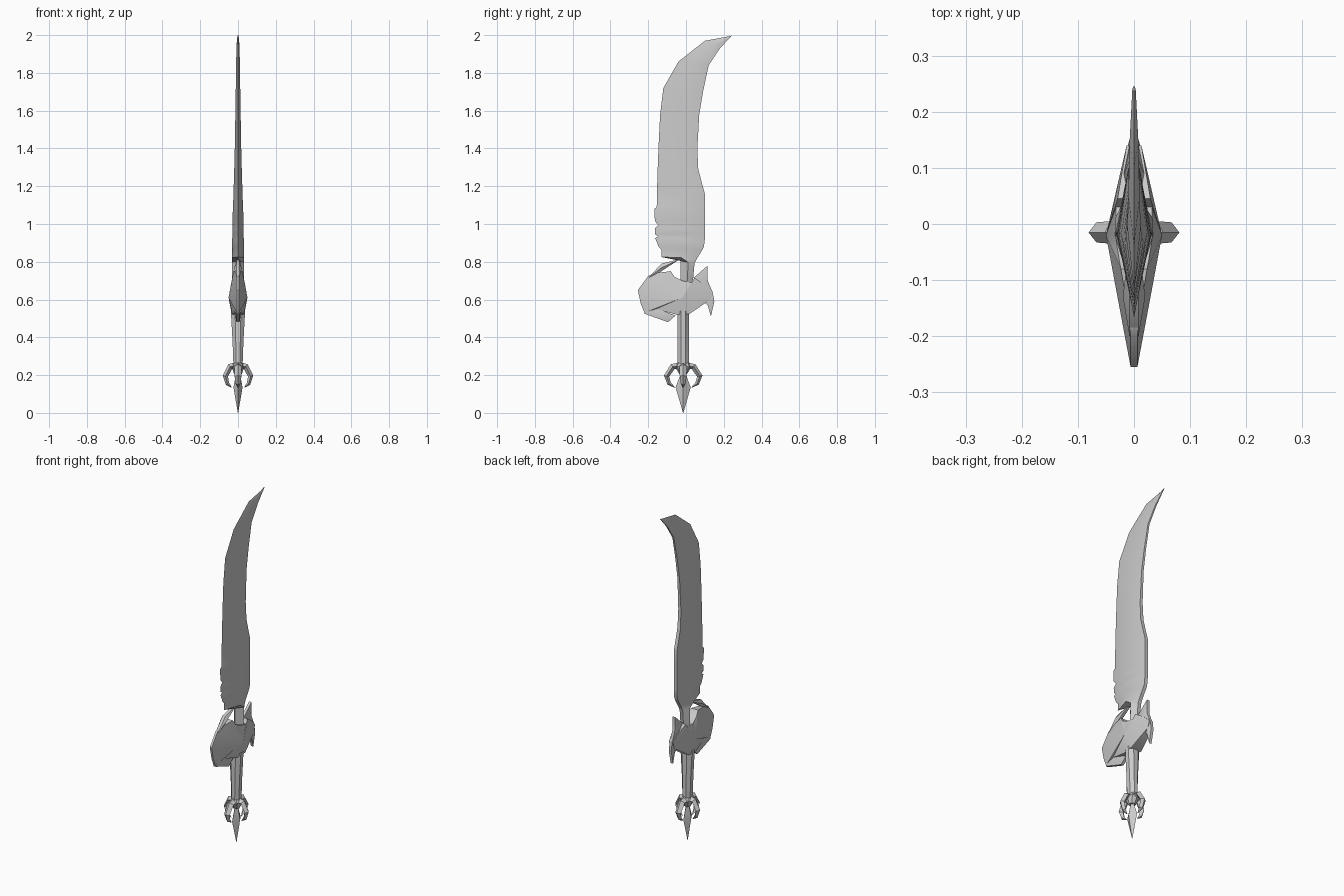
import bpy, bmesh, math
from mathutils import Vector

cube = bpy.data.objects.get("Cube")
if cube:
    bpy.data.objects.remove(cube)

steel = bpy.data.materials.new("grey steel")
steel.use_nodes = True
GREY = (0.6, 0.6, 0.6, 1)
steel.diffuse_color = GREY
steel.node_tree.nodes["Principled BSDF"].inputs["Base Color"].default_value = GREY


def finish(name, bm, angle=30):
    bmesh.ops.recalc_face_normals(bm, faces=bm.faces)
    mesh = bpy.data.meshes.new(name)
    bm.to_mesh(mesh)
    bm.free()
    mesh.materials.append(steel)
    obj = bpy.data.objects.new(name, mesh)
    bpy.context.collection.objects.link(obj)
    bpy.ops.object.select_all(action='DESELECT')
    obj.select_set(True)
    bpy.context.view_layer.objects.active = obj
    bpy.ops.object.shade_smooth_by_angle(angle=math.radians(angle))
    return obj


def loft(name, rings, angle=30):
    """Skin a list of equal-sized rings and cap both ends."""
    bm = bmesh.new()
    rows = [[bm.verts.new(p) for p in ring] for ring in rings]
    n = len(rows[0])
    for a, b in zip(rows, rows[1:]):
        for i in range(n):
            bm.faces.new((a[i], a[(i + 1) % n], b[(i + 1) % n], b[i]))
    bm.faces.new(rows[0])
    bm.faces.new(rows[-1])
    return finish(name, bm, angle)


def plate(name, outline, centre, peak, edge, shift=0):
    """Side outline in y, z, swelling to a peak on both faces."""
    bm = bmesh.new()
    sides = []
    for s in (1, -1):
        rim = [bm.verts.new((shift + s * edge(y), y, z)) for y, z in outline]
        top = bm.verts.new((shift + s * peak, *centre))
        for a, b in zip(rim, rim[1:] + rim[:1]):
            bm.faces.new((a, b, top))
        sides.append(rim)
    n = len(outline)
    for i in range(n):
        j = (i + 1) % n
        bm.faces.new((sides[0][i], sides[0][j], sides[1][j], sides[1][i]))
    return finish(name, bm, 35)


# Blade: cutting edge (y, z), spine (y, z), half thickness
blade_rows = [
    (.235, 1.995, .245, 2.0, .003), (.10, 1.97, .18, 1.93, .008),
    (-.04, 1.86, .12, 1.84, .010), (-.12, 1.72, .09, 1.70, .012),
    (-.137, 1.58, .07, 1.58, .014), (-.145, 1.42, .06, 1.395, .017),
    (-.150, 1.29, .065, 1.29, .020), (-.153, 1.19, .09, 1.195, .023),
    (-.155, 1.09, .10, 1.16, .025), (-.167, 1.08, .10, 1.10, .027),
    (-.165, 1.015, .10, 1.03, .029), (-.148, .995, .10, 1.0, .028),
    (-.165, .975, .10, .98, .030), (-.163, .945, .10, .96, .030),
    (-.148, .935, .10, .94, .029), (-.163, .925, .10, .92, .031),
    (-.145, .88, .095, .88, .032), (-.13, .865, .088, .865, .031),
    (-.13, .825, .06, .82, .033), (-.03, .805, .045, .79, .033),
    (-.03, .68, .035, .68, .032),
]
rings = []
for fy, fz, by, bz, t in blade_rows:
    my, mz = fy * .45 + by * .55, fz * .45 + bz * .55
    s = min(t * .5, .01)
    rings.append([(0, fy, fz), (t, my, mz), (s, by, bz), (-s, by, bz), (-t, my, mz)])
loft("blade", rings, 35)

# Guard body, wide in the middle and thin at the ends
guard = [(-.255, .65), (-.20, .725), (-.165, .74), (-.08, .75), (-.06, .72),
         (-.02, .70), (.03, .69), (.045, .715), (.10, .68), (.14, .64), (.13, .60),
         (.02, .525), (-.05, .52), (-.16, .55), (-.22, .53), (-.24, .58)]
plate("guard", guard, (-.02, .61), .05, lambda y: max(.006, .037 - .17 * abs(y)))

# Spikes around the guard
thin = lambda y: .008
plate("guard_jaw", [(-.22, .525), (-.095, .48), (-.055, .515), (-.16, .555), (-.21, .55)],
      (-.13, .52), .016, thin)
plate("guard_horn", [(-.20, .715), (-.13, .79), (-.03, .815), (-.10, .77), (-.16, .73)],
      (-.13, .768), .020, thin)
plate("guard_rear_spike", [(.115, .78), (.115, .70), (.14, .64), (.08, .65), (.04, .715)],
      (.09, .69), .018, thin)
plate("guard_rear_hook", [(.14, .645), (.15, .59), (.132, .51), (.115, .57), (.08, .60)],
      (.125, .60), .016, thin)

# Grip: eight-sided, wider across x toward the guard
loft("grip", [[(rx * math.cos(math.pi * (k + .5) / 4) * 1.08,
                -.015 + .033 * math.sin(math.pi * (k + .5) / 4), z) for k in range(8)]
              for z, rx in ((.24, .024), (.38, .029), (.54, .038))])


def bead(name, cy, levels, sides):
    loft(name, [[(rx * math.cos(math.tau * k / sides), cy + ry * math.sin(math.tau * k / sides), z)
                 for k in range(sides)] for z, rx, ry in levels], 20)


# Pommel collar and hanging spike
bead("pommel_collar", -.015, [(.27, .022, .03), (.245, .035, .045), (.205, .02, .02)], 8)
bead("pommel_spike", -.015, [(.21, .010, .012), (.135, .024, .040), (.0, .001, .001)], 4)

# Four curved claws: distance out, height, half thickness
claw = [(.015, .25, .022), (.055, .245, .020), (.088, .195, .018),
        (.074, .155, .013), (.045, .135, .002)]
for name, turn, reach in (("left", 0, .76), ("right", math.pi, .76),
                          ("back", math.pi / 2, 1), ("front", -math.pi / 2, 1)):
    out = Vector((math.cos(turn), math.sin(turn), 0))
    side = Vector((-out.y, out.x, 0))
    rings = []
    for i, (d, z, r) in enumerate(claw):
        a, b = claw[max(i - 1, 0)], claw[min(i + 1, len(claw) - 1)]
        along = (out * (b[0] - a[0]) + Vector((0, 0, b[1] - a[1]))).normalized()
        normal = along.cross(side)
        mid = Vector((0, -.015, z)) + out * d * reach
        rings.append([mid + normal * r * .8, mid + side * r,
                      mid - normal * r * .8, mid - side * r])
    loft(name + "_claw", rings, 20)
